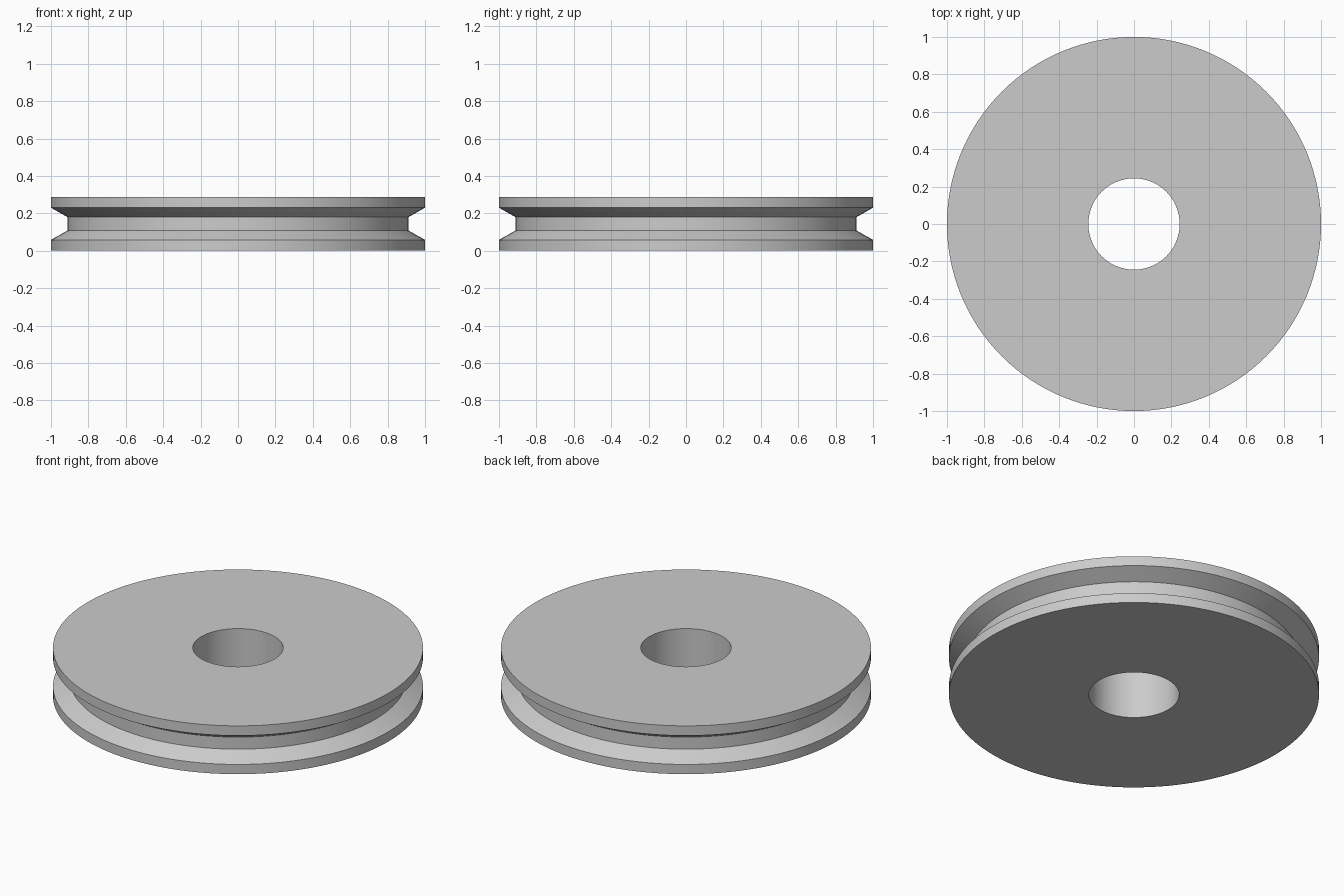
import bpy
import bmesh
import math

SEGMENTS = 128

default = bpy.data.objects.get("Cube")
if default:
    bpy.data.objects.remove(default, do_unlink=True)

# Plain grey finish
grey = bpy.data.materials.new("light_grey")
grey.use_nodes = True
colour = (0.6, 0.6, 0.6, 1.0)
grey.diffuse_color = colour
for node in grey.node_tree.nodes:
    if node.type == "BSDF_PRINCIPLED":
        node.inputs["Base Color"].default_value = colour

# Cross-section dimensions
rim_radius, groove_radius, bore_radius = 1.0, 0.912, 0.244
height, rim_width, groove_start = 0.288, 0.058, 0.108

# Half of the outer profile, mirrored about mid height
lower = [(bore_radius, 0), (rim_radius, 0),
         (rim_radius, rim_width), (groove_radius, groove_start)]
profile = lower + [(r, height - z) for r, z in reversed(lower)]

# Spin the closed profile into a grooved wheel with a central bore
bm = bmesh.new()
verts = [bm.verts.new((r, 0, z)) for r, z in profile]
edges = [bm.edges.new((verts[i - 1], verts[i])) for i in range(len(verts))]
bmesh.ops.spin(bm, geom=verts + edges, cent=(0, 0, 0), axis=(0, 0, 1),
               angle=math.tau, steps=SEGMENTS, use_merge=True)
bmesh.ops.remove_doubles(bm, verts=bm.verts, dist=0.0001)
bmesh.ops.recalc_face_normals(bm, faces=bm.faces)

mesh = bpy.data.meshes.new("pulley_wheel")
bm.to_mesh(mesh)
bm.free()
mesh.materials.append(grey)
wheel = bpy.data.objects.new("pulley_wheel", mesh)
bpy.context.collection.objects.link(wheel)

# Smooth round walls with crisp rims
bpy.ops.object.select_all(action="DESELECT")
wheel.select_set(True)
bpy.context.view_layer.objects.active = wheel
bpy.ops.object.shade_smooth_by_angle(angle=math.radians(25))
